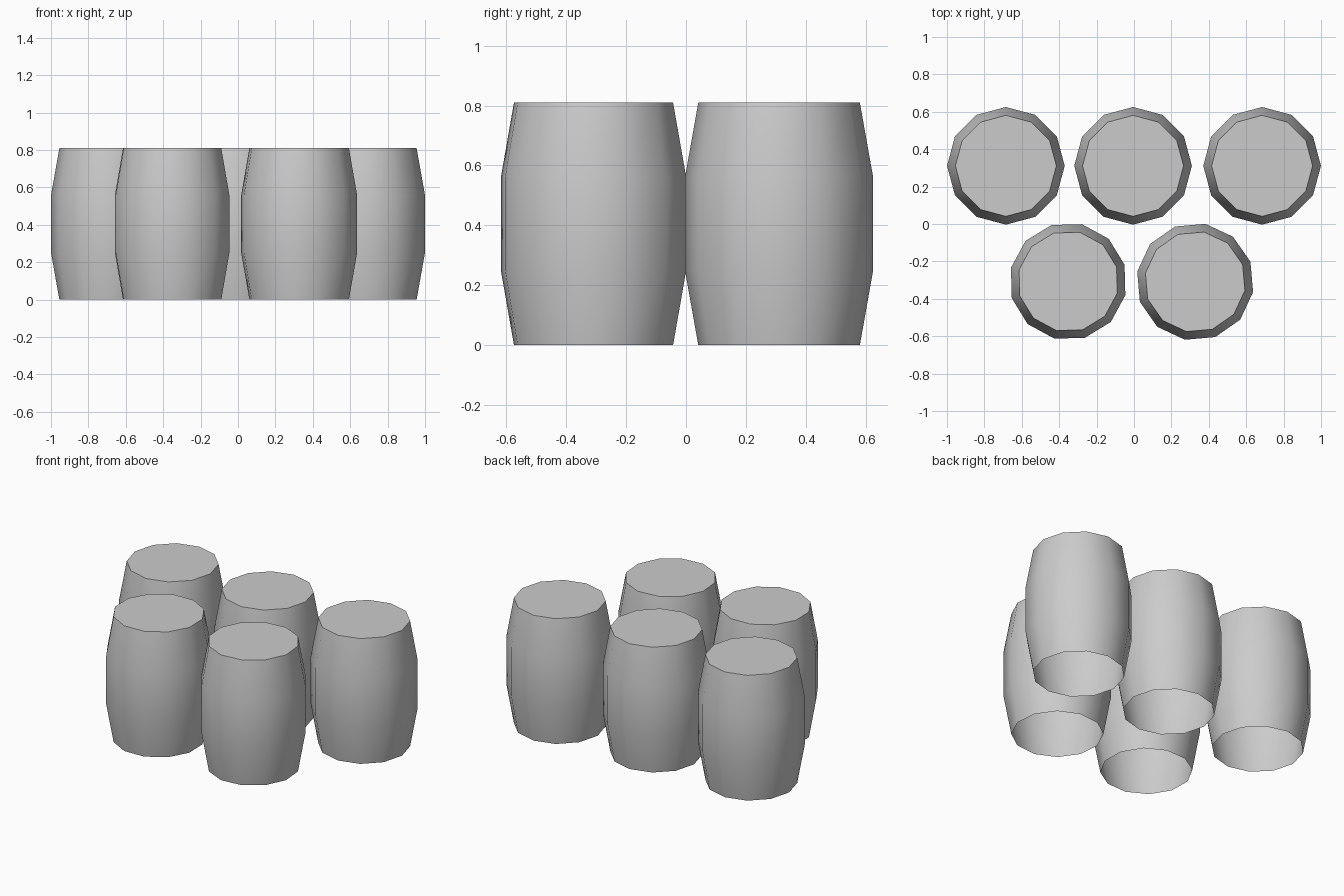
import bpy, bmesh
from math import cos, sin, radians, pi

if "Cube" in bpy.data.objects:
    bpy.data.objects.remove(bpy.data.objects["Cube"])

SIDES = 12
PROFILE = [(0.27, 0.0), (0.3145, 0.25), (0.3145, 0.56), (0.27, 0.81)]  # radius, z


def barrel_mesh():
    """Bulging 12-sided barrel with a flat lid and an open bottom."""
    bm = bmesh.new()
    rings = [[bm.verts.new((r * cos(2 * pi * i / SIDES), r * sin(2 * pi * i / SIDES), z))
              for i in range(SIDES)] for r, z in PROFILE]
    # staves
    for low, high in zip(rings, rings[1:]):
        for i in range(SIDES):
            j = (i + 1) % SIDES
            bm.faces.new((low[i], low[j], high[j], high[i])).smooth = True
    # lid with a crisp rim
    lid = bm.faces.new(rings[-1])
    for edge in lid.edges:
        edge.smooth = False
    mesh = bpy.data.meshes.new("barrel")
    bm.to_mesh(mesh)
    bm.free()
    return mesh


mesh = barrel_mesh()

# Back row of three, front row of two turned slightly: name, x, y, turn in degrees
for name, x, y, turn in [
    ("back_left_barrel", -0.685, 0.311, 0),
    ("back_middle_barrel", -0.005, 0.311, 0),
    ("back_right_barrel", 0.685, 0.311, 0),
    ("front_left_barrel", -0.352, -0.307, 16.5),
    ("front_right_barrel", 0.327, -0.309, 20),
]:
    barrel = bpy.data.objects.new(name, mesh)
    barrel.location = (x, y, 0)
    barrel.rotation_euler.z = radians(turn)
    bpy.context.collection.objects.link(barrel)
